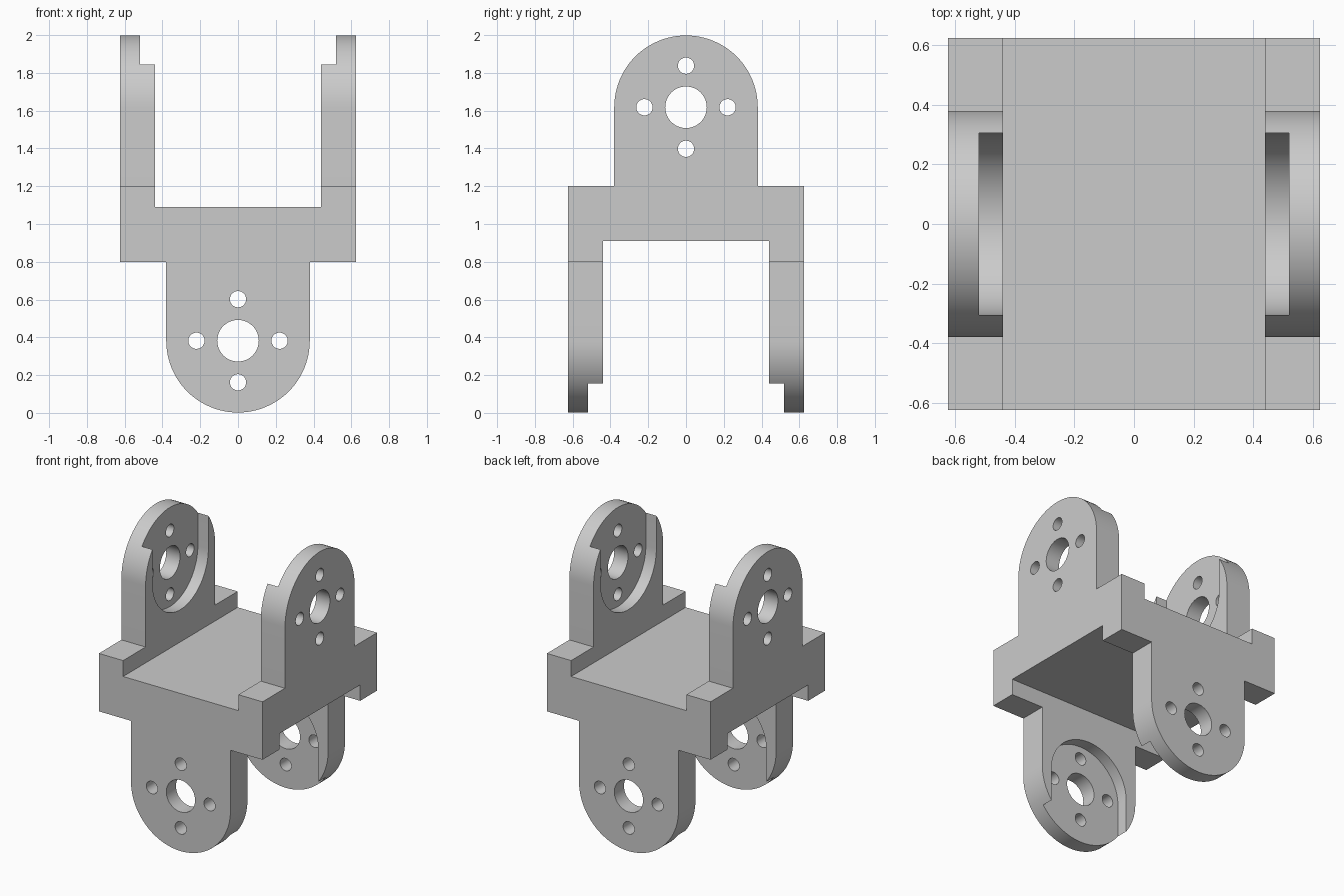
import bpy, bmesh
from math import sin, cos, pi

cube = bpy.data.objects.get("Cube")
if cube:
    bpy.data.objects.remove(cube, do_unlink=True)

# Main dimensions
HALF, INNER, FLOOR = 0.625, 0.44, 0.52     # plate outside, inside, recess floor
ARM_R, RECESS_R = 0.38, 0.305              # rounded arm end, recess
PIVOT, BOLT_OFFSET = 0.382, 0.22           # pivot height, bolt spacing
SHOULDER, WEB = 0.8, 1.09
STEPS = 48


def arc(radius, start, end, steps=STEPS):
    return [(radius * cos(start + (end - start) * i / steps),
             PIVOT + radius * sin(start + (end - start) * i / steps))
            for i in range(steps + 1)]


def prism(name, profile, depth, upper):
    """Extrude a profile across the model: lower along y, or turned over along x."""
    bm = bmesh.new()
    place = (lambda u, z: (-depth, u, 2 - z)) if upper else (lambda u, z: (u, -depth, z))
    face = bm.faces.new([bm.verts.new(place(u, z)) for u, z in profile])
    solid = bmesh.ops.extrude_face_region(bm, geom=[face])["geom"]
    shift = (2 * depth, 0, 0) if upper else (0, 2 * depth, 0)
    bmesh.ops.translate(bm, vec=shift,
                        verts=[v for v in solid if isinstance(v, bmesh.types.BMVert)])
    bmesh.ops.recalc_face_normals(bm, faces=bm.faces)
    mesh = bpy.data.meshes.new(name)
    bm.to_mesh(mesh)
    bm.free()
    obj = bpy.data.objects.new(name, mesh)
    bpy.context.collection.objects.link(obj)
    return obj


def combine(target, tool, operation):
    tool.hide_render = True
    mod = target.modifiers.new(operation.title(), 'BOOLEAN')
    mod.operation, mod.solver, mod.object = operation, 'EXACT', tool
    bpy.context.view_layer.objects.active = target
    bpy.ops.object.modifier_apply(modifier=mod.name)
    bpy.data.objects.remove(tool, do_unlink=True)


# Bracket: the silhouette with a rounded arm below and a fork above,
# crossed with the same silhouette turned over and rotated a quarter turn
silhouette = [(-HALF, 2.1), (-HALF, SHOULDER), (-ARM_R, SHOULDER)]
silhouette += arc(ARM_R, pi, 2 * pi)
silhouette += [(ARM_R, SHOULDER), (HALF, SHOULDER), (HALF, 2.1),
               (INNER, 2.1), (INNER, WEB), (-INNER, WEB), (-INNER, 2.1)]
# Keep the rounded ends exactly on the ground and the top
silhouette = [(u, max(z, 0) if z < 0.01 else z) for u, z in silhouette]
bracket = prism("cross_bracket", silhouette, 1, False)
combine(bracket, prism("crossed_silhouette", silhouette, 1, True), 'INTERSECT')

# Recesses inside the arms, open at the arm ends, and the pivot and bolt holes
recess = arc(RECESS_R, 0, pi) + [(-RECESS_R, -0.1), (RECESS_R, -0.1)]
holes = [(0, 0, 0.11)] + [(BOLT_OFFSET * x, BOLT_OFFSET * z, 0.043)
                          for x, z in ((1, 0), (-1, 0), (0, 1), (0, -1))]
for upper in (False, True):
    combine(bracket, prism("recess_cutter", recess, FLOOR, upper), 'DIFFERENCE')
    for x, z, radius in holes:
        circle = [(x + u, z + v) for u, v in arc(radius, 0, 2 * pi)[:-1]]
        combine(bracket, prism("hole_cutter", circle, 1, upper), 'DIFFERENCE')

# Plain grey finish
grey = bpy.data.materials.new("light_grey")
grey.use_nodes = True
colour = (0.6, 0.6, 0.6, 1)
grey.diffuse_color = colour
grey.node_tree.nodes["Principled BSDF"].inputs["Base Color"].default_value = colour
bracket.data.materials.clear()
bracket.data.materials.append(grey)

# Smooth the round walls, keep the corners crisp
bpy.ops.object.select_all(action='DESELECT')
bracket.select_set(True)
bpy.context.view_layer.objects.active = bracket
bpy.ops.object.shade_smooth_by_angle(angle=pi / 6)
